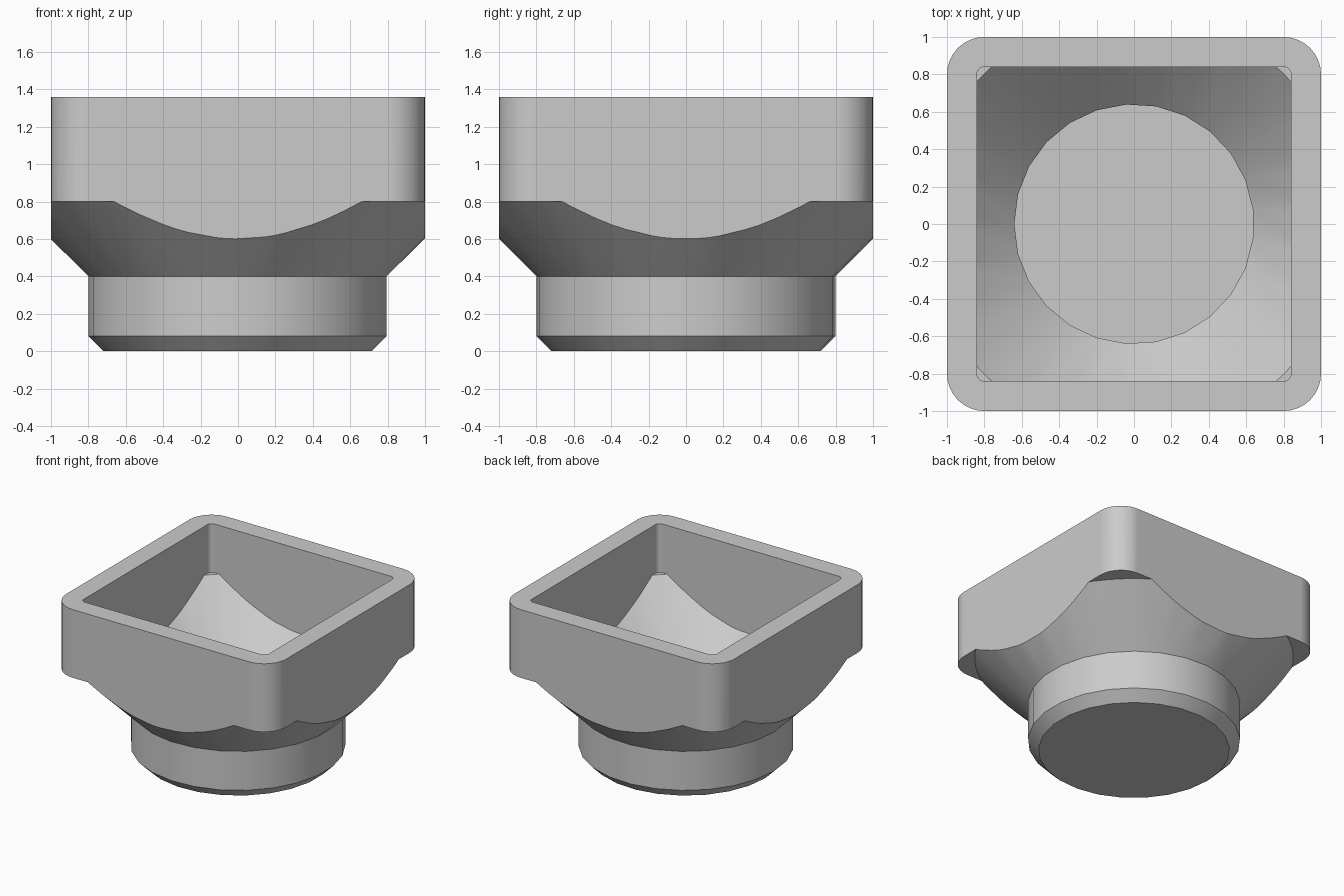
import bpy, bmesh, math

cube = bpy.data.objects.get("Cube")
if cube:
    bpy.data.objects.remove(cube, do_unlink=True)


def make_object(name, bm):
    bmesh.ops.recalc_face_normals(bm, faces=bm.faces)
    mesh = bpy.data.meshes.new(name)
    bm.to_mesh(mesh)
    bm.free()
    obj = bpy.data.objects.new(name, mesh)
    bpy.context.collection.objects.link(obj)
    return obj


def lathe(name, profile):
    """Revolve (radius, height, sides); the side count may grow by whole multiples."""
    bm = bmesh.new()
    rings = []
    for r, z, n in profile:
        angles = [math.pi + math.tau * i / n for i in range(n)]
        rings.append([bm.verts.new((r * math.cos(a), r * math.sin(a), z)) for a in angles])
    for low, high in zip(rings, rings[1:]):
        n, k = len(low), len(high) // len(low)
        for i in range(n):
            a, b = low[i], low[(i + 1) % n]
            fan = [high[(i * k + j) % len(high)] for j in range(k + 1)]
            mid = k // 2
            for j in range(k):
                if j < mid:
                    bm.faces.new((a, fan[j + 1], fan[j]))
                elif j == mid:
                    bm.faces.new((a, b, fan[j + 1], fan[j]))
                else:
                    bm.faces.new((b, fan[j + 1], fan[j]))
    bm.faces.new(rings[0])
    bm.faces.new(rings[-1])
    return make_object(name, bm)


def rounded_block(name, half, radius, bottom, top, steps=8):
    """Square prism with rounded upright corners."""
    bm = bmesh.new()
    outline = []
    for corner in range(4):
        start = corner * math.pi / 2
        cx = math.copysign(half - radius, math.cos(start + math.pi / 4))
        cy = math.copysign(half - radius, math.sin(start + math.pi / 4))
        for s in range(steps + 1):
            a = start + s / steps * math.pi / 2
            outline.append((cx + radius * math.cos(a), cy + radius * math.sin(a)))
    face = bm.faces.new([bm.verts.new((x, y, bottom)) for x, y in outline])
    extruded = bmesh.ops.extrude_face_region(bm, geom=[face], use_keep_orig=True)
    verts = [g for g in extruded["geom"] if isinstance(g, bmesh.types.BMVert)]
    bmesh.ops.translate(bm, verts=verts, vec=(0, 0, top - bottom))
    return make_object(name, bm)


def combine(target, tool, operation):
    """Apply a boolean and discard the tool."""
    mod = target.modifiers.new("combine", 'BOOLEAN')
    mod.operation, mod.solver, mod.object = operation, 'EXACT', tool
    graph = bpy.context.evaluated_depsgraph_get()
    result = bpy.data.meshes.new_from_object(target.evaluated_get(graph))
    target.modifiers.clear()
    target.data = result
    bpy.data.objects.remove(tool, do_unlink=True)


WALL = 0.16
FINE, COARSE = 75, 25
slope_inset = WALL * math.tan(math.pi / 8)

# Outer body: round chamfered foot flaring into a square rim
body = rounded_block("square_funnel_cup", 1.0, 0.2, -0.1, 1.36)
outer = lathe("outer_form", [
    (0.72, 0, COARSE), (0.8, 0.08, COARSE), (0.8, 0.4, COARSE),
    (1.2, 0.8, FINE), (1.6, 0.8, FINE), (1.6, 1.6, FINE)])
combine(body, outer, 'INTERSECT')

# Hollow: the same form inset by the wall thickness
hollow = rounded_block("hollow", 1.0 - WALL, 0.04, 0.05, 1.5, 6)
inner = lathe("inner_form", [
    (0.8 - WALL, WALL, COARSE), (0.8 - WALL, 0.4 + slope_inset, COARSE),
    (1.2 - slope_inset, 0.8 + WALL, FINE), (1.6, 0.8 + WALL, FINE), (1.6, 1.7, FINE)])
combine(hollow, inner, 'INTERSECT')
combine(body, hollow, 'DIFFERENCE')

# Material
grey = bpy.data.materials.new("light_grey")
grey.use_nodes = True
color = (0.6, 0.6, 0.6, 1)
grey.diffuse_color = color
grey.node_tree.nodes["Principled BSDF"].inputs["Base Color"].default_value = color
body.data.materials.clear()
body.data.materials.append(grey)

# Smooth curved walls, crisp edges
bpy.ops.object.select_all(action='DESELECT')
body.select_set(True)
bpy.context.view_layer.objects.active = body
bpy.ops.object.shade_smooth_by_angle(angle=math.radians(25))
weighted = body.modifiers.new("even_walls", 'WEIGHTED_NORMAL')
weighted.keep_sharp = True
